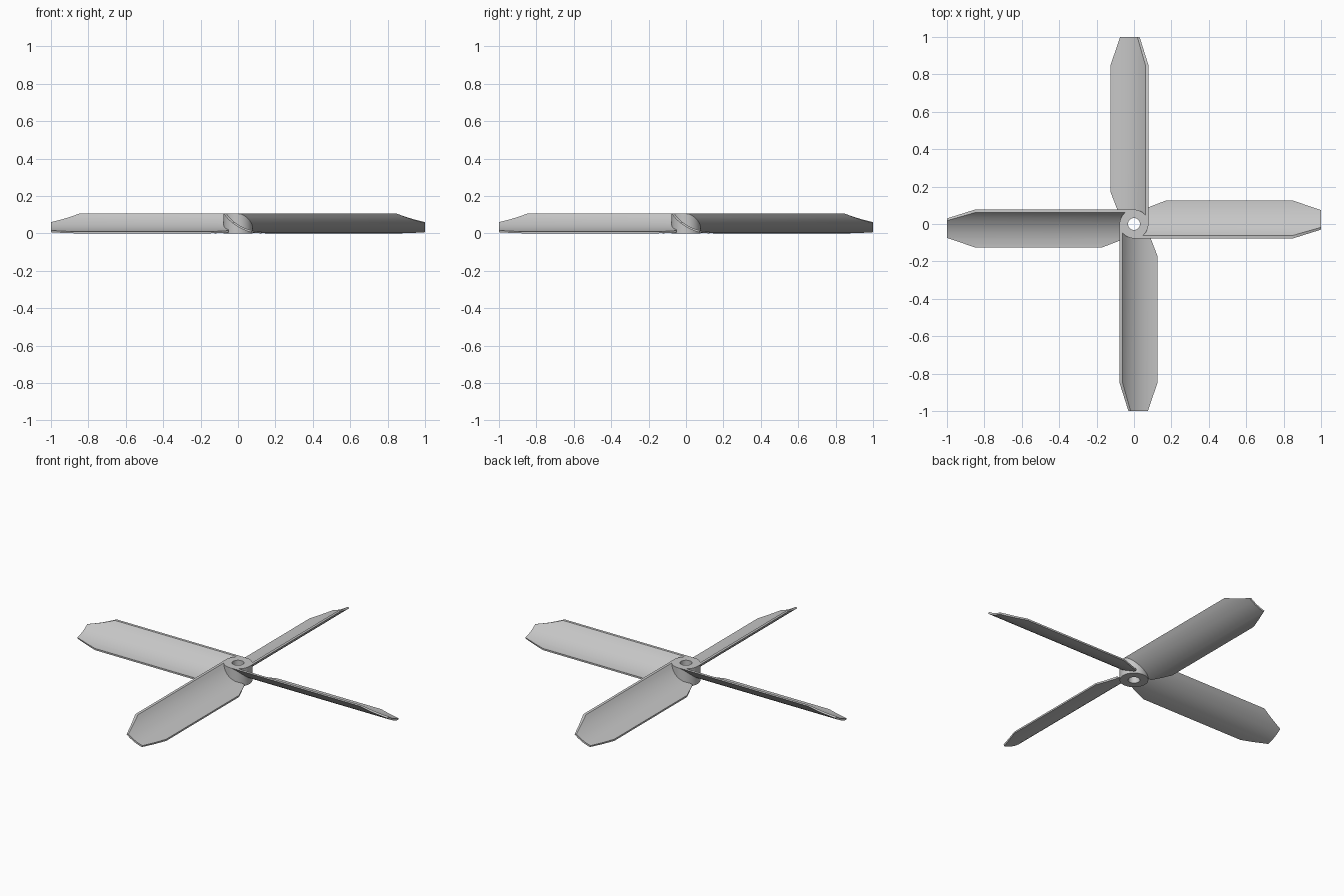
import bpy
import bmesh
import math

cube = bpy.data.objects.get("Cube")
if cube:
    bpy.data.objects.remove(cube, do_unlink=True)

HEIGHT = 0.105
HUB_R = 0.077
HOLE_R = 0.032

grey = bpy.data.materials.new("plain grey")
grey.use_nodes = True
colour = (0.57, 0.57, 0.57, 1)
grey.diffuse_color = colour
grey.node_tree.nodes["Principled BSDF"].inputs["Base Color"].default_value = colour


def lerp_table(table, v):
    for (a, fa), (b, fb) in zip(table, table[1:]):
        if v <= b:
            return fa + (fb - fa) * (v - a) / (b - a)
    return table[-1][1]


def arc_height(y, y_high, z_low):
    """Circular arc, level at the low edge and reaching HEIGHT at the high edge."""
    w, h = LOW_Y - y_high, HEIGHT - z_low
    r = (w * w + h * h) / (2 * h)
    return z_low + r - math.sqrt(r * r - (LOW_Y - y) ** 2)


def finish(bm, name):
    bmesh.ops.recalc_face_normals(bm, faces=bm.faces)
    mesh = bpy.data.meshes.new(name)
    bm.to_mesh(mesh)
    bm.free()
    mesh.materials.append(grey)
    return mesh


def add_object(name, mesh, angle=0):
    ob = bpy.data.objects.new(name, mesh)
    ob.rotation_euler.z = angle
    bpy.context.collection.objects.link(ob)
    return ob


# Blade: curved cross-section with trimmed root and clipped tip corners
HIGH_Y, LOW_Y = -0.077, 0.125
ROOT = [(HIGH_Y, 0.0), (-0.05, 0.04), (0.03, 0.05), (0.075, 0.05), (LOW_Y, 0.17)]
TIP = [(HIGH_Y, 0.85), (-0.03, 1.0), (0.07, 1.0), (LOW_Y, 0.85)]
stations = [HIGH_Y, -0.064, -0.05, -0.03, -0.01, 0.01, 0.03, 0.05, 0.07, 0.075, 0.1, LOW_Y]
INNER_HIGH = HIGH_Y + 0.016

bm = bmesh.new()
rows = []
for y in stations:
    x0, x1 = lerp_table(ROOT, y), lerp_table(TIP, y)
    y_top = LOW_Y - (LOW_Y - y) * (LOW_Y - INNER_HIGH) / (LOW_Y - HIGH_Y)
    z_under = arc_height(y, HIGH_Y, 0)
    z_top = arc_height(y_top, INNER_HIGH, 0.01)
    corners = [(x0, y, z_under), (x1, y, z_under), (x1, y_top, z_top), (x0, y_top, z_top)]
    rows.append([bm.verts.new(c) for c in corners])
for a, b in zip(rows, rows[1:]):
    for i in range(4):
        j = (i + 1) % 4
        bm.faces.new((a[i], a[j], b[j], b[i]))
bm.faces.new(rows[0])
bm.faces.new(rows[-1])
blade_mesh = finish(bm, "blade")

# Hub: short ring with a shaft hole
bm = bmesh.new()
SEG = 48
profile = [(HUB_R, 0), (HUB_R, HEIGHT), (HOLE_R, HEIGHT), (HOLE_R, 0)]
rings = []
for k in range(SEG):
    a = 2 * math.pi * k / SEG
    rings.append([bm.verts.new((r * math.cos(a), r * math.sin(a), z)) for r, z in profile])
for k in range(SEG):
    a, b = rings[k], rings[(k + 1) % SEG]
    for i in range(4):
        j = (i + 1) % 4
        bm.faces.new((a[i], b[i], b[j], a[j]))
hub = add_object("hub", finish(bm, "hub"))

# Four blades around the hub
names = ["left_blade", "back_blade", "right_blade", "front_blade"]
blades = [add_object(n, blade_mesh, i * math.pi / 2) for i, n in enumerate(names)]

# Smooth the curved surfaces, keep the rims sharp
for ob in (hub, blades[0]):
    bpy.ops.object.select_all(action="DESELECT")
    ob.select_set(True)
    bpy.context.view_layer.objects.active = ob
    bpy.ops.object.shade_smooth_by_angle(angle=math.radians(30))
